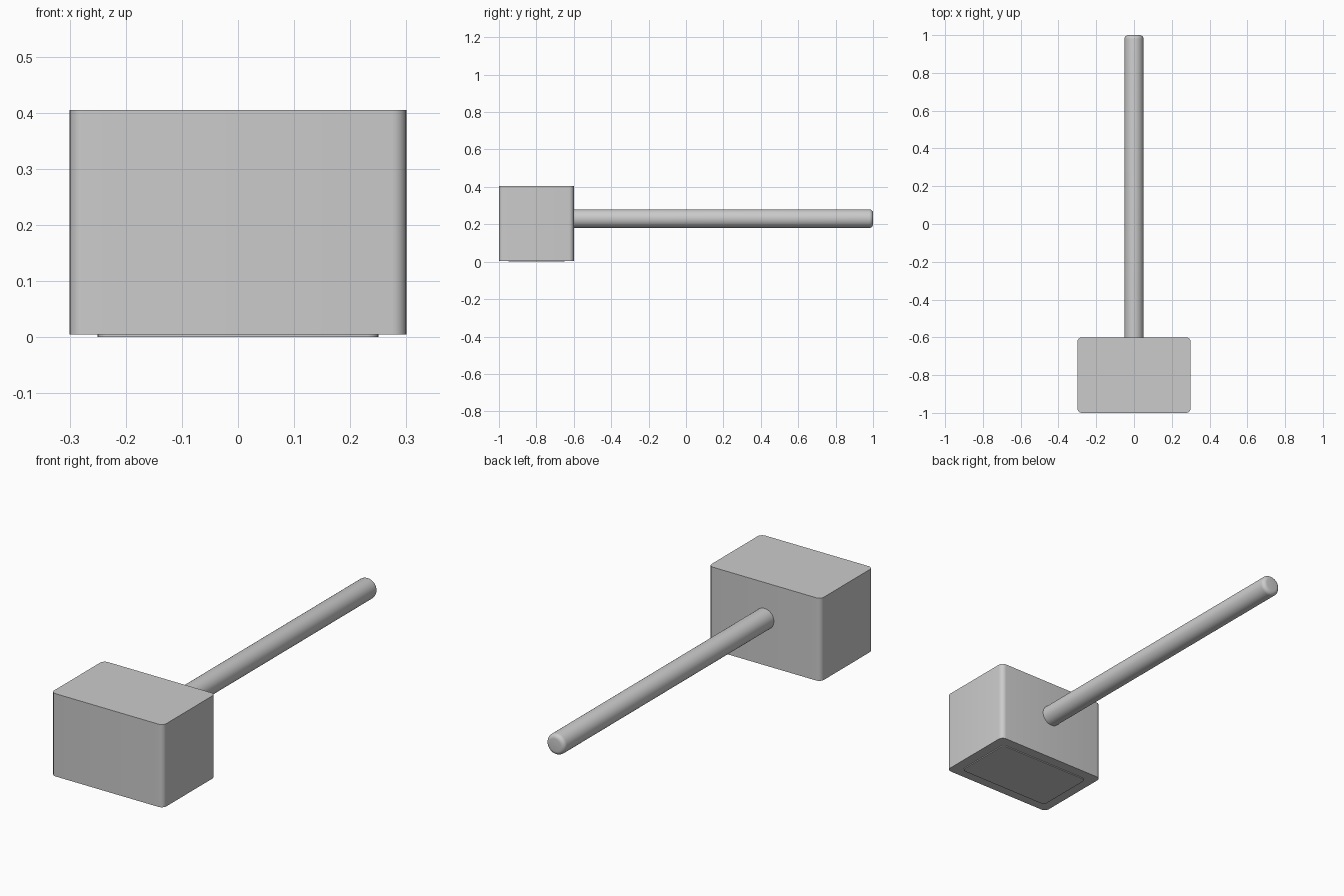
import bpy, bmesh
from math import pi
from mathutils import Matrix

if "Cube" in bpy.data.objects:
    bpy.data.objects.remove(bpy.data.objects["Cube"])


def finish(bm, name):
    mesh = bpy.data.meshes.new(name)
    bmesh.ops.recalc_face_normals(bm, faces=bm.faces)
    bm.to_mesh(mesh)
    bm.free()
    obj = bpy.data.objects.new(name, mesh)
    bpy.context.collection.objects.link(obj)
    bpy.ops.object.select_all(action='DESELECT')
    obj.select_set(True)
    bpy.context.view_layer.objects.active = obj
    bpy.ops.object.shade_smooth_by_angle(angle=pi / 6)
    return obj


def rounded_block(name, size, centre, radius):
    """Box with only its upright edges rounded."""
    bm = bmesh.new()
    bmesh.ops.create_cube(bm, size=1, matrix=Matrix.Translation(centre) @ Matrix.Diagonal((*size, 1)))
    upright = [e for e in bm.edges if abs(e.verts[0].co.z - e.verts[1].co.z) > 1e-4]
    bmesh.ops.bevel(bm, geom=upright, offset=radius, segments=6, profile=0.5, affect='EDGES')
    return finish(bm, name)


# Mallet head and the thin pad under it
rounded_block("head", (0.6, 0.4, 0.4), (0, -0.8, 0.205), 0.025)
rounded_block("base_pad", (0.5, 0.3, 0.006), (0, -0.8, 0.003), 0.02)

# Round handle with a softened end, set slightly into the head
start, end, sides = -0.62, 1.0, 48
bm = bmesh.new()
bmesh.ops.create_cone(
    bm, cap_ends=True, segments=sides, radius1=0.05, radius2=0.05, depth=end - start,
    matrix=Matrix.Translation((0, (start + end) / 2, 0.23)) @ Matrix.Rotation(pi / 2, 4, 'X'))
rim = [e for e in bm.edges if all(v.co.y > end - 1e-4 for v in e.verts)]
bmesh.ops.bevel(bm, geom=rim, offset=0.02, segments=5, profile=0.5, affect='EDGES')
finish(bm, "handle")
